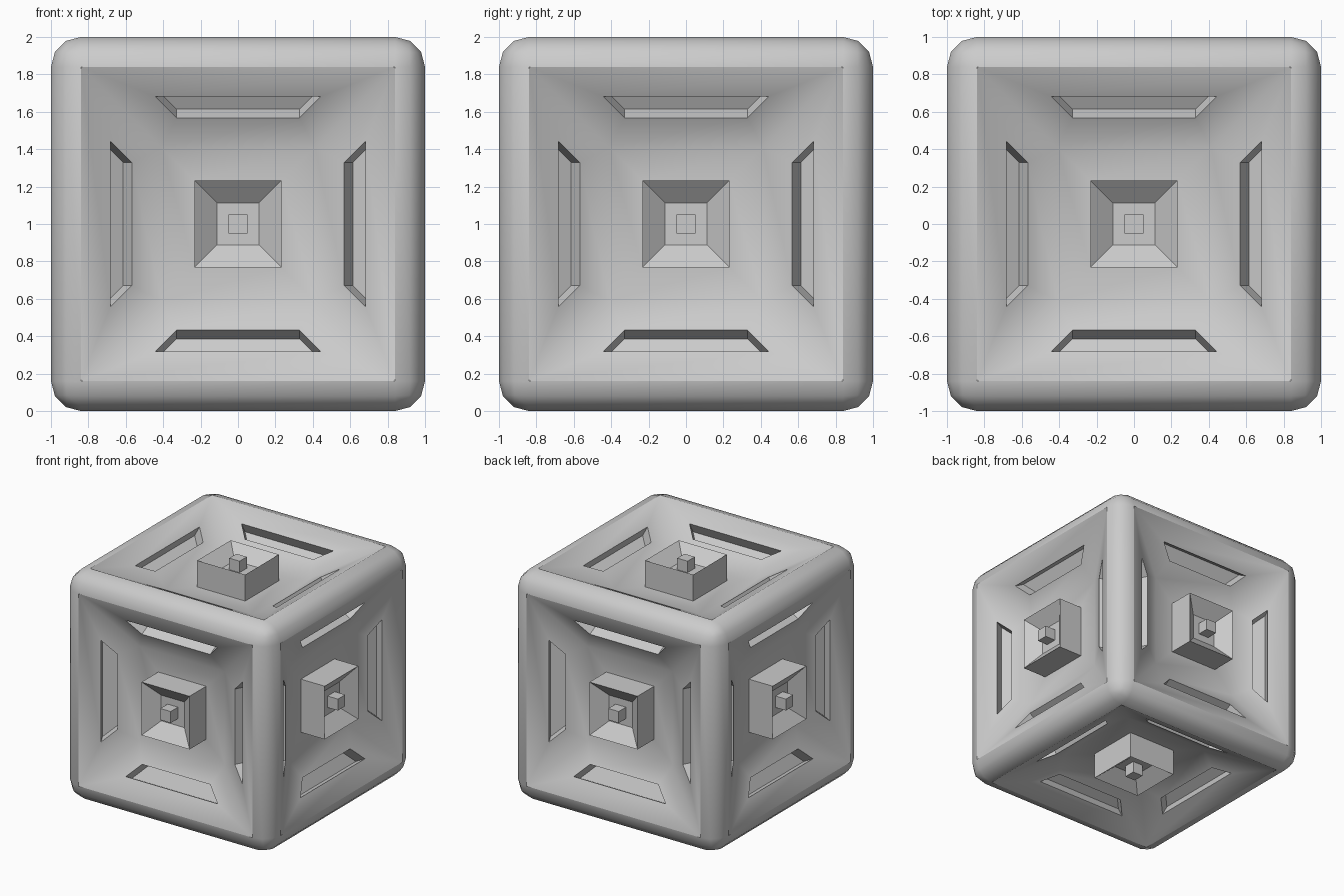
import bpy, bmesh
from math import pi, radians
from mathutils import Matrix

if "Cube" in bpy.data.objects:
    bpy.data.objects.remove(bpy.data.objects["Cube"])


def finish(bm, name, angle):
    bm.normal_update()
    mesh = bpy.data.meshes.new(name)
    bm.to_mesh(mesh)
    bm.free()
    ob = bpy.data.objects.new(name, mesh)
    bpy.context.collection.objects.link(ob)
    bpy.ops.object.select_all(action='DESELECT')
    ob.select_set(True)
    bpy.context.view_layer.objects.active = ob
    bpy.ops.object.shade_smooth_by_angle(angle=radians(angle))
    return ob


def inset(bm, faces, thickness, depth=0.0):
    """Inset each face and return the ring faces; the inner faces stay in place."""
    bm.normal_update()
    return bmesh.ops.inset_individual(bm, faces=faces, thickness=thickness,
                                      depth=depth, use_even_offset=True)["faces"]


def extrude(bm, faces, distance):
    """Push each face along its own normal."""
    bm.normal_update()
    out = bmesh.ops.extrude_discrete_faces(bm, faces=faces)["faces"]
    for f in out:
        f.normal_update()
        step = f.normal * distance
        for v in f.verts:
            v.co += step
    return out


# Frame: rounded cube with its six flat sides opened
bm = bmesh.new()
bmesh.ops.create_cube(bm, size=2, matrix=Matrix.Translation((0, 0, 1)))
bmesh.ops.bevel(bm, geom=bm.edges[:], offset=0.16, segments=3, profile=0.5,
                affect='EDGES', clamp_overlap=True)
flats = sorted(bm.faces, key=lambda f: f.calc_area())[-6:]
bmesh.ops.delete(bm, geom=flats, context='FACES_ONLY')
finish(bm, "rounded_frame", 50)

# Side panels: dished square, four slots, central cupped block with a peg
turns = {
    "top": Matrix(),
    "bottom": Matrix.Rotation(pi, 4, 'X'),
    "front": Matrix.Rotation(pi / 2, 4, 'X'),
    "back": Matrix.Rotation(-pi / 2, 4, 'X'),
    "right": Matrix.Rotation(pi / 2, 4, 'Y'),
    "left": Matrix.Rotation(-pi / 2, 4, 'Y'),
}
DEPTH = 0.23
for side, turn in turns.items():
    bm = bmesh.new()
    e = 0.84
    floor = bm.faces.new([bm.verts.new((x, y, 1)) for x, y in
                          ((-e, -e), (e, -e), (e, e), (-e, e))])
    # sloping dish
    slopes = inset(bm, [floor], 0.43)
    for v in floor.verts:
        v.co.z -= DEPTH
    # slots cut square into the slopes
    inset(bm, slopes, 0.179)
    extrude(bm, slopes, -0.1)
    # block, cup and peg
    inset(bm, [floor], 0.178)
    block = extrude(bm, [floor], DEPTH)
    inset(bm, block, 0.12)
    for v in block[0].verts:
        v.co.z -= 0.1
    inset(bm, block, 0.062)
    extrude(bm, block, 0.1)
    bm.transform(Matrix.Translation((0, 0, 1)) @ turn)
    finish(bm, side + "_panel", 39.5)
